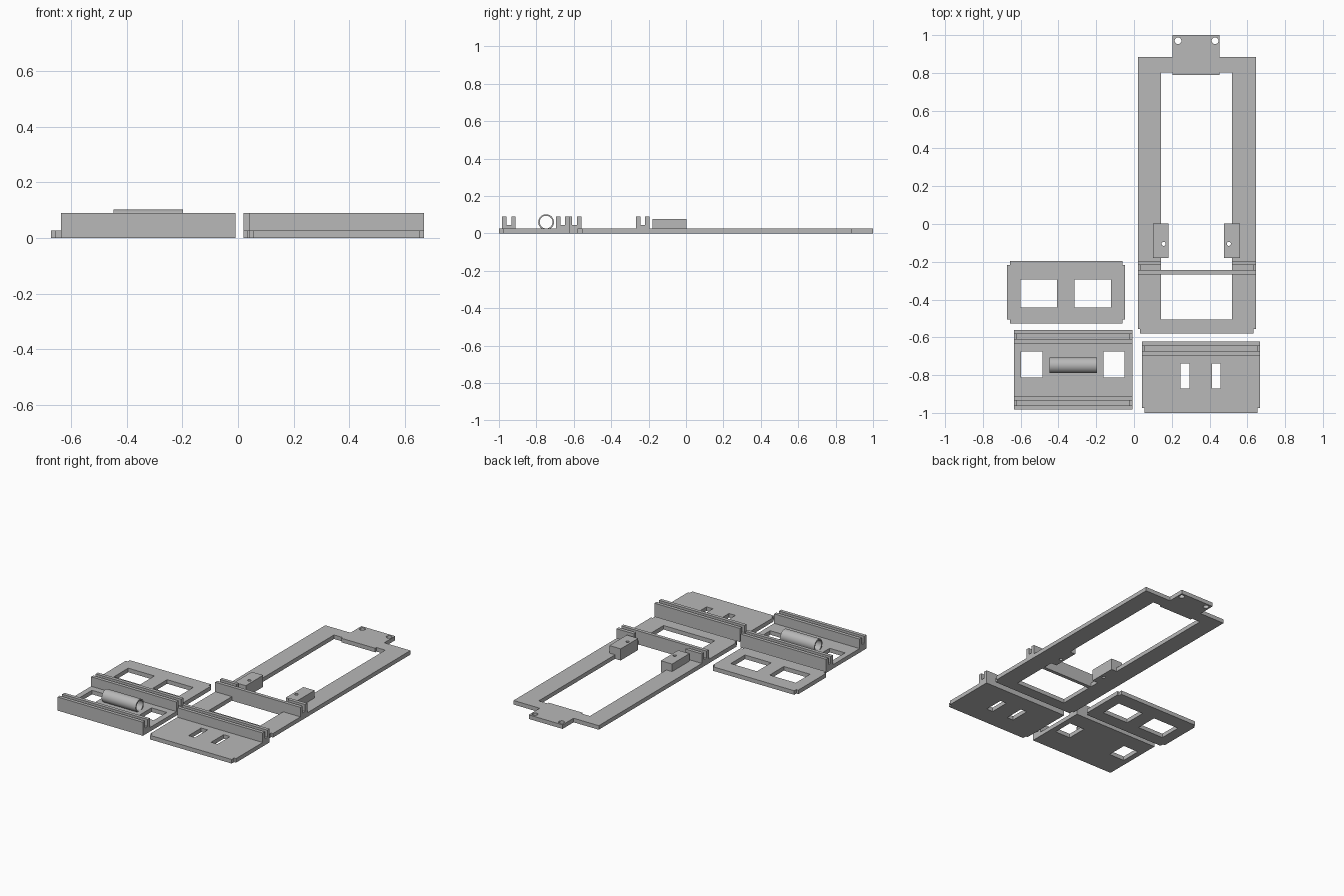
import bpy
import bmesh
from math import cos, sin, pi
from mathutils import Matrix

if "Cube" in bpy.data.objects:
    bpy.data.objects.remove(bpy.data.objects["Cube"])

grey = bpy.data.materials.new("plain_grey")
grey.use_nodes = True
grey.diffuse_color = (0.48, 0.48, 0.48, 1)
grey.node_tree.nodes["Principled BSDF"].inputs["Base Color"].default_value = grey.diffuse_color

T = 0.027        # plate thickness
RAIL_TOP = 0.09
STOP_TOP = 0.044


def rect(x0, x1, y0, y1):
    return [(x0, y0), (x1, y0), (x1, y1), (x0, y1)]


def circle(x, y, r, n=24):
    return [(x + r * cos(2 * pi * i / n), y + r * sin(2 * pi * i / n)) for i in range(n)]


def notched(x0, x1, y0, y1, w, d, back=True):
    """Rectangle with stepped corners at the front, and optionally the back."""
    pts = [(x0, y0 + d), (x0 + w, y0 + d), (x0 + w, y0),
           (x1 - w, y0), (x1 - w, y0 + d), (x1, y0 + d)]
    if back:
        pts += [(x1, y1 - d), (x1 - w, y1 - d), (x1 - w, y1),
                (x0 + w, y1), (x0 + w, y1 - d), (x0, y1 - d)]
    else:
        pts += [(x1, y1), (x0, y1)]
    return pts


def slab(name, outline, holes=(), z0=0.0, z1=T, matrix=None):
    """Extrude a flat outline with holes from z0 to z1."""
    curve = bpy.data.curves.new(name, 'CURVE')
    curve.dimensions = '2D'
    curve.fill_mode = 'BOTH'
    curve.extrude = (z1 - z0) / 2
    for loop in [outline, *holes]:
        spline = curve.splines.new('POLY')
        spline.points.add(len(loop) - 1)
        for point, (x, y) in zip(spline.points, loop):
            point.co = (x, y, 0, 1)
        spline.use_cyclic_u = True
        spline.use_smooth = False
    temp = bpy.data.objects.new(name + "_profile", curve)
    bpy.context.collection.objects.link(temp)
    deps = bpy.context.evaluated_depsgraph_get()
    mesh = bpy.data.meshes.new_from_object(temp.evaluated_get(deps))
    bpy.data.objects.remove(temp)

    bm = bmesh.new()
    bm.from_mesh(mesh)
    bmesh.ops.remove_doubles(bm, verts=bm.verts, dist=1e-5)
    bmesh.ops.recalc_face_normals(bm, faces=bm.faces)
    bmesh.ops.translate(bm, verts=bm.verts, vec=(0, 0, (z0 + z1) / 2))
    if matrix:
        bm.transform(matrix)
    bm.to_mesh(mesh)
    bm.free()
    mesh.name = name
    mesh.materials.clear()
    mesh.materials.append(grey)
    obj = bpy.data.objects.new(name, mesh)
    bpy.context.collection.objects.link(obj)
    return obj


def rail(name, x0, x1, y0, y1, gap=None):
    """Grooved rail with low end stops; gap leaves the back wall open."""
    wall = (y1 - y0) * 0.32
    slab(name + "_front_wall", rect(x0, x1, y0, y0 + wall), z0=0 if gap else T, z1=RAIL_TOP)
    spans = [(x0, gap[0]), (gap[1], x1)] if gap else [(x0, x1)]
    for i, (a, b) in enumerate(spans):
        slab(f"{name}_back_wall_{i}", rect(a, b, y1 - wall, y1), z0=T, z1=RAIL_TOP)
    for side, a in (("right", x0), ("left", x1 - 0.015)):
        slab(f"{name}_{side}_stop", rect(a, a + 0.015, y0 + wall, y1 - wall), z0=T, z1=STOP_TOP)


# Long frame with a hanging tab at the back
L, R, BACK = 0.02, 0.645, 0.885
TAB_L, TAB_R = 0.205, 0.453
WIN_L, WIN_R = 0.142, 0.518
frame = notched(L, R, -0.58, BACK, 0.013, 0.025, back=False)[:-1]
frame += [(TAB_R, BACK), (TAB_R, 1.0), (TAB_L, 1.0), (TAB_L, BACK), (L, BACK)]
frame.insert(6, (R, BACK))
frame.pop(7)
window = [(WIN_L, -0.505), (WIN_R, -0.505), (WIN_R, 0.803), (TAB_R, 0.803),
          (TAB_R, 0.79), (TAB_L, 0.79), (TAB_L, 0.803), (WIN_L, 0.803)]
slab("long_frame", frame,
     [window, circle(0.233, 0.97, 0.018), circle(0.429, 0.97, 0.018)])
rail("frame_rail", L, R, -0.267, -0.195, gap=(WIN_L, WIN_R))

# Drilled mounting blocks beside the window
for side, x, hole_x in (("right", 0.1, 0.157), ("left", 0.477, 0.502)):
    slab(side + "_mounting_block", rect(x, x + 0.083, -0.18, 0.003),
         [circle(hole_x, -0.105, 0.011)], z1=0.077)

# Slotted end plate
slab("slotted_plate", notched(0.042, 0.668, -1.0, -0.623, 0.014, 0.025, back=False),
     [rect(x, x + 0.047, -0.87, -0.738) for x in (0.247, 0.412)])
rail("slotted_plate_rail", 0.042, 0.668, -0.695, -0.623)

# Cover plate with two windows
slab("cover_plate", notched(-0.672, -0.047, -0.528, -0.195, 0.015, 0.022),
     [rect(x, x + 0.192, -0.442, -0.293) for x in (-0.6, -0.315)])

# Base plate with a rail along each edge
slab("base_plate", rect(-0.635, -0.009, -0.983, -0.56),
     [rect(x, x + 0.113, -0.812, -0.675) for x in (-0.598, -0.162)])
for name, y in (("base_front_rail", -0.983), ("base_back_rail", -0.632)):
    rail(name, -0.635, -0.009, y, y + 0.072)

# Hollow tube lying along x on the base plate
turn = Matrix.Translation((0, -0.748, 0.06)) @ Matrix.Rotation(pi / 2, 4, 'Y')
tube = slab("tube", circle(0, 0, 0.042, 48), [circle(0, 0, 0.034, 48)],
            z0=-0.447, z1=-0.197, matrix=turn)
bpy.ops.object.select_all(action='DESELECT')
tube.select_set(True)
bpy.context.view_layer.objects.active = tube
bpy.ops.object.shade_smooth_by_angle()
